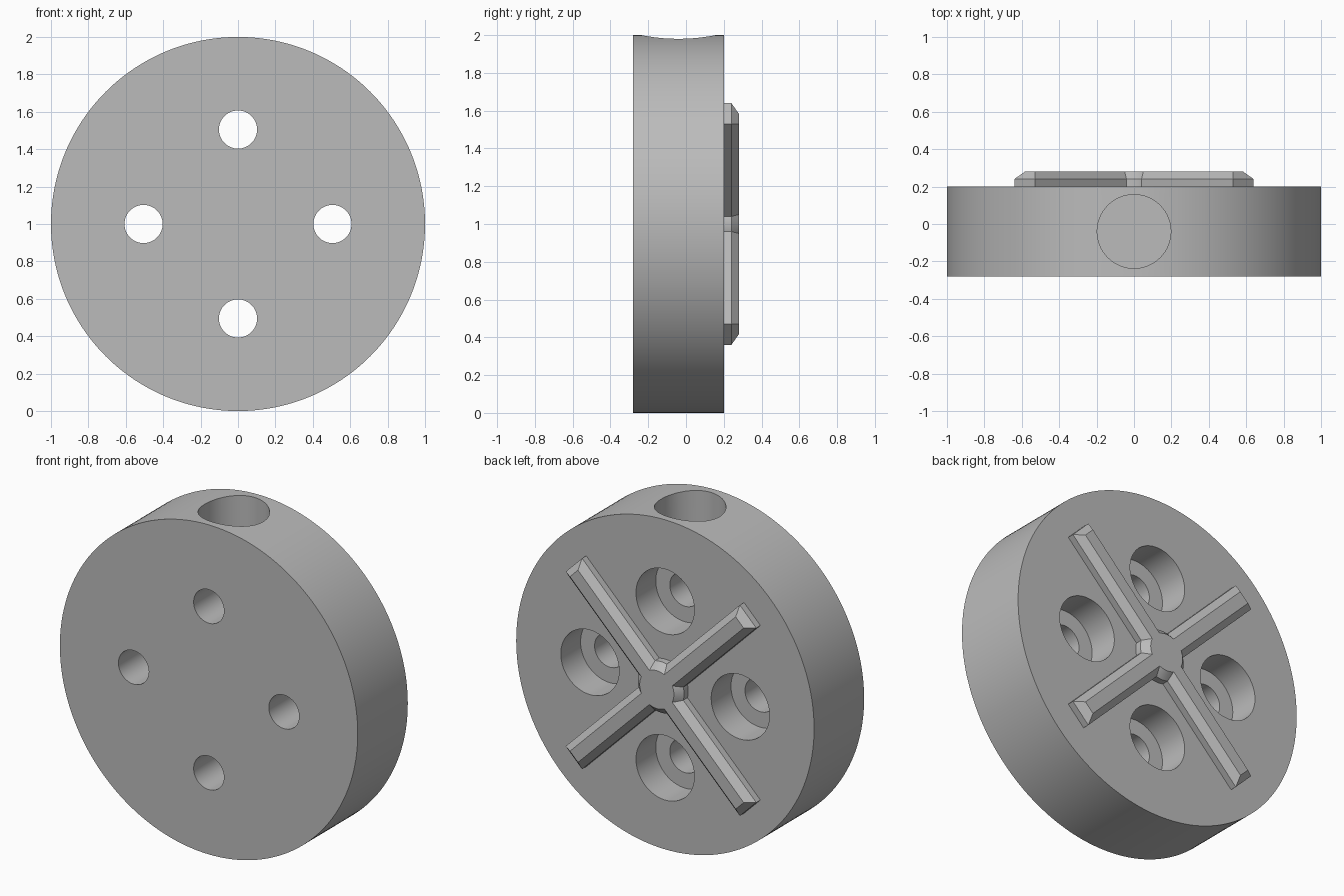
import bpy, bmesh
from math import pi, cos, sin
from mathutils import Matrix

cube = bpy.data.objects.get("Cube")
if cube:
    bpy.data.objects.remove(cube)

grey = bpy.data.materials.new("plain grey")
grey.use_nodes = True
COLOUR = (0.5, 0.5, 0.5, 1)
grey.diffuse_color = COLOUR
grey.node_tree.nodes["Principled BSDF"].inputs["Base Color"].default_value = COLOUR

# Local z of every lofted part points to the back, centred on the disc axis
TO_BACK = Matrix.Translation((0, 0, 1)) @ Matrix.Rotation(-pi / 2, 4, 'X')


def circle(radius, sides=128):
    return [(radius * cos(2 * pi * i / sides), radius * sin(2 * pi * i / sides))
            for i in range(sides)]


def rectangle(a, b):
    return [(-a, -b), (a, -b), (a, b), (-a, b)]


def loft(name, levels, matrix):
    """Closed solid through (height, outline) levels."""
    bm = bmesh.new()
    rings = [[bm.verts.new((x, y, h)) for x, y in outline] for h, outline in levels]
    n = len(rings[0])
    for low, high in zip(rings, rings[1:]):
        for i in range(n):
            j = (i + 1) % n
            bm.faces.new((low[i], low[j], high[j], high[i]))
    bm.faces.new(rings[0][::-1])
    bm.faces.new(rings[-1])
    bm.transform(matrix)
    bmesh.ops.recalc_face_normals(bm, faces=bm.faces)
    mesh = bpy.data.meshes.new(name)
    bm.to_mesh(mesh)
    bm.free()
    mesh.materials.append(grey)
    obj = bpy.data.objects.new(name, mesh)
    bpy.context.collection.objects.link(obj)
    return obj


def combine(target, tool, operation):
    """Apply a boolean and remove the tool."""
    mod = target.modifiers.new("Boolean", 'BOOLEAN')
    mod.object, mod.operation, mod.solver = tool, operation, 'EXACT'
    bpy.ops.object.select_all(action='DESELECT')
    bpy.context.view_layer.objects.active = target
    target.select_set(True)
    bpy.ops.object.modifier_apply(modifier=mod.name)
    bpy.data.objects.remove(tool)


FRONT, BACK, TOP, CHAMFER = -0.28, 0.2, 0.28, 0.04

# Round disc
disc = loft("disc", [(FRONT, circle(1, 192)), (BACK, circle(1, 192))], TO_BACK)

# Four stepped bolt holes: narrow at the front, wide at the back
for k in range(4):
    place = TO_BACK @ Matrix.Translation((0.505 * cos(k * pi / 2), 0.505 * sin(k * pi / 2), 0))
    narrow, wide = circle(0.102, 64), circle(0.196, 64)
    bore = loft("bolt_hole_cutter", [(FRONT - 0.1, narrow), (0.01, narrow),
                                     (0.01, wide), (BACK + 0.1, wide)], place)
    combine(disc, bore, 'DIFFERENCE')

# Blind hole in the rim at the top
rim_bore = loft("rim_hole_cutter", [(1.74, circle(0.197, 64)), (2.2, circle(0.197, 64))],
                Matrix.Translation((0, -0.04, 0)))
combine(disc, rim_bore, 'DIFFERENCE')

# Diagonal cross ridge with a round hub, all chamfered
def ridge_part(name, outline, matrix):
    return loft(name, [(BACK, outline(0)), (TOP - CHAMFER, outline(0)),
                       (TOP, outline(CHAMFER))], matrix)


ridge = ridge_part("cross_ridge", lambda c: circle(0.155 - c, 64), TO_BACK)
for angle in (pi / 4, -pi / 4):
    bar = ridge_part("ridge_bar", lambda c: rectangle(0.827 - c, 0.078 - c),
                     TO_BACK @ Matrix.Rotation(angle, 4, 'Z'))
    combine(ridge, bar, 'UNION')

# Smooth round walls, crisp edges
for obj in (disc, ridge):
    bpy.ops.object.select_all(action='DESELECT')
    bpy.context.view_layer.objects.active = obj
    obj.select_set(True)
    bpy.ops.object.shade_smooth_by_angle(angle=pi / 6)
